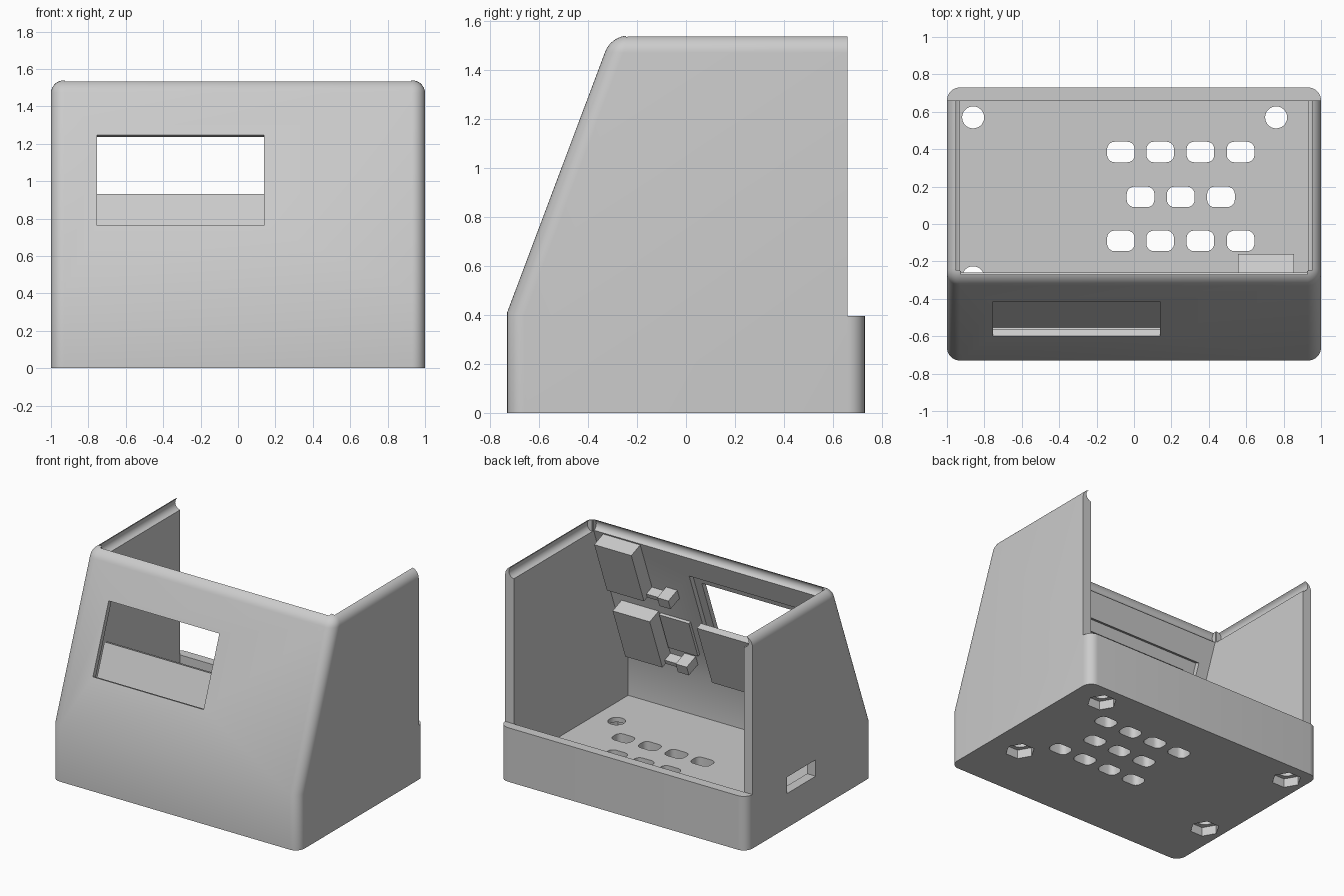
import bpy, bmesh, math
from mathutils import Vector

if "Cube" in bpy.data.objects:
    bpy.data.objects.remove(bpy.data.objects["Cube"])

grey = bpy.data.materials.new("light grey plastic")
grey.diffuse_color = (0.6, 0.6, 0.6, 1)
grey.use_nodes = True
grey.node_tree.nodes["Principled BSDF"].inputs["Base Color"].default_value = grey.diffuse_color

SLOPE = 0.376                          # y gained per unit of height on the slanted front
L = math.hypot(1, SLOPE)
IN = Vector((0, 1 / L, -SLOPE / L))    # direction into the case, square to the slanted front


def front_y(z):
    return -0.73 + SLOPE * (z - 0.41)


def prism(name, pts, step):
    """Extrude a 3D outline along a vector."""
    bm = bmesh.new()
    f = bm.faces.new([bm.verts.new(p) for p in pts])
    r = bmesh.ops.extrude_face_region(bm, geom=[f])
    bmesh.ops.translate(bm, vec=step, verts=[v for v in r["geom"] if isinstance(v, bmesh.types.BMVert)])
    # the extrusion may drop the starting face: close both ends
    bmesh.ops.holes_fill(bm, edges=[e for e in bm.edges if e.is_boundary], sides=0)
    bmesh.ops.recalc_face_normals(bm, faces=bm.faces)
    me = bpy.data.meshes.new(name)
    bm.to_mesh(me)
    bm.free()
    me.materials.append(grey)
    ob = bpy.data.objects.new(name, me)
    bpy.context.scene.collection.objects.link(ob)
    return ob


def box(name, x0, x1, y0, y1, z0, z1):
    return prism(name, [(x0, y0, z0), (x1, y0, z0), (x1, y1, z0), (x0, y1, z0)], (0, 0, z1 - z0))


def slab(name, x0, x1, z0, z1, d0, d1):
    """Box aligned to the slanted front, between two depths behind it."""
    a = Vector((x0, front_y(z0), z0))
    b = Vector((x0, front_y(z1), z1))
    return prism(name, [a + IN * d0, b + IN * d0, b + IN * d1, a + IN * d1], (x1 - x0, 0, 0))


def ring(c, u, v, r, n):
    c, u, v = Vector(c), Vector(u), Vector(v)
    return [c + r * (math.cos(t) * u + math.sin(t) * v) for t in (2 * math.pi * i / n for i in range(n))]


def cut(target, tool):
    m = target.modifiers.new("cut", "BOOLEAN")
    m.operation, m.solver, m.object = "DIFFERENCE", "EXACT", tool
    bpy.context.view_layer.update()
    bpy.context.view_layer.objects.active = target
    bpy.ops.object.modifier_apply(modifier=m.name)
    bpy.data.objects.remove(tool)
    bpy.context.view_layer.update()


# Case: slanted side profile with rounded corner edges
profile = [(-0.73, 0), (0.73, 0), (0.73, 1.54), (front_y(1.54), 1.54), (-0.73, 0.41)]
case = prism("case", [(-1, y, z) for y, z in profile], (2, 0, 0))
bm = bmesh.new()
bm.from_mesh(case.data)
edges = []
for e in bm.edges:
    a, b = (v.co for v in e.verts)
    along_x = abs(a.x - b.x) > 1
    top_front = along_x and min(a.z, b.z) > 1.5 and a.y < 0
    if top_front or (not along_x and max(a.z, b.z) > 0.1):
        edges.append(e)
bmesh.ops.bevel(bm, geom=edges, offset=0.07, segments=8, profile=0.5, affect="EDGES", clamp_overlap=False)
bm.to_mesh(case.data)
bm.free()

# Hollow inside, open top and open upper back
hollow = [(-0.66, 0.1), (0.66, 0.1), (0.66, 1.46), (front_y(1.46) + 0.075, 1.46), (-0.66, 0.40)]
cut(case, prism("hollow", [(-0.93, y, z) for y, z in hollow], (1.86, 0, 0)))
cut(case, box("back_opening", -1.2, 1.2, 0.66, 1, 0.395, 1.7))
cut(case, box("top_opening", -0.93, 0.93, -0.25, 0.8, 1.4, 1.7))

# Rounded cover groove under the rim
for s in (-1, 1):
    cut(case, prism("groove", ring((s * 0.925, -0.245, 1.5), (1, 0, 0), (0, 0, 1), 0.045, 24), (0, 1.2, 0)))
cut(case, prism("groove", ring((-0.925, -0.24, 1.5), (0, 1, 0), (0, 0, 1), 0.045, 24), (1.85, 0, 0)))

# Screen window with a thinned wall around it
cut(case, slab("window_recess", -0.84, 0.2, 0.68, 1.32, 0.035, 0.16))
cut(case, slab("window", -0.755, 0.14, 0.762, 1.248, -0.1, 0.15))

# Side port
cut(case, box("port", -1.1, -0.9, -0.07, 0.26, 0.25, 0.37))

# Rounded vent slots in the floor
wide_row = (-0.07, 0.14, 0.355, 0.57)
for y, xs in ((0.385, wide_row), (0.145, (0.035, 0.25, 0.465)), (-0.09, wide_row)):
    for x in xs:
        pts = []
        for i, (sx, sy) in enumerate(((1, 1), (-1, 1), (-1, -1), (1, -1))):
            for k in range(6):
                t = math.pi / 2 * (i + k / 5)
                pts.append((x + sx * 0.034 + 0.04 * math.cos(t), y + sy * 0.015 + 0.04 * math.sin(t), -0.1))
        cut(case, prism("vent", pts, (0, 0, 0.3)))

# Screw holes with hexagonal recesses underneath
for x in (-0.86, 0.76):
    for y in (-0.285, 0.57):
        cut(case, prism("screw_hole", ring((x, y, -0.1), (1, 0, 0), (0, 1, 0), 0.059, 28), (0, 0, 0.3)))
        cut(case, prism("nut_recess", ring((x, y, -0.1), (1, 0, 0), (0, 1, 0), 0.1, 6), (0, 0, 0.165)))

# Screen support plate behind the lower window, with its foot
slab("screen_plate", -0.8, 0.16, 0.51, 0.975, 0.125, 0.175)
slab("screen_plate_foot", -0.8, 0.16, 0.50, 0.57, 0.06, 0.13)

# Board holders on the inside of the slanted front
for i, top in enumerate((1.475, 0.91)):
    slab(f"holder_block_{i}", 0.555, 0.855, top - 0.39, top, 0.06, 0.18)
    slab(f"holder_ledge_{i}", 0.34, 0.56, top - 0.39, top - 0.36, 0.06, 0.14)
    slab(f"holder_clip_{i}", 0.34, 0.43, top - 0.39, top - 0.32, 0.06, 0.18)
slab("holder_pad", 0.3, 0.54, 0.62, 0.9, 0.06, 0.09)

# Smooth rounded edges, keep the rest sharp
bpy.context.view_layer.update()
for ob in bpy.context.scene.collection.objects:
    ob.select_set(ob == case)
bpy.context.view_layer.objects.active = case
bpy.ops.object.shade_smooth_by_angle(angle=math.radians(25))
